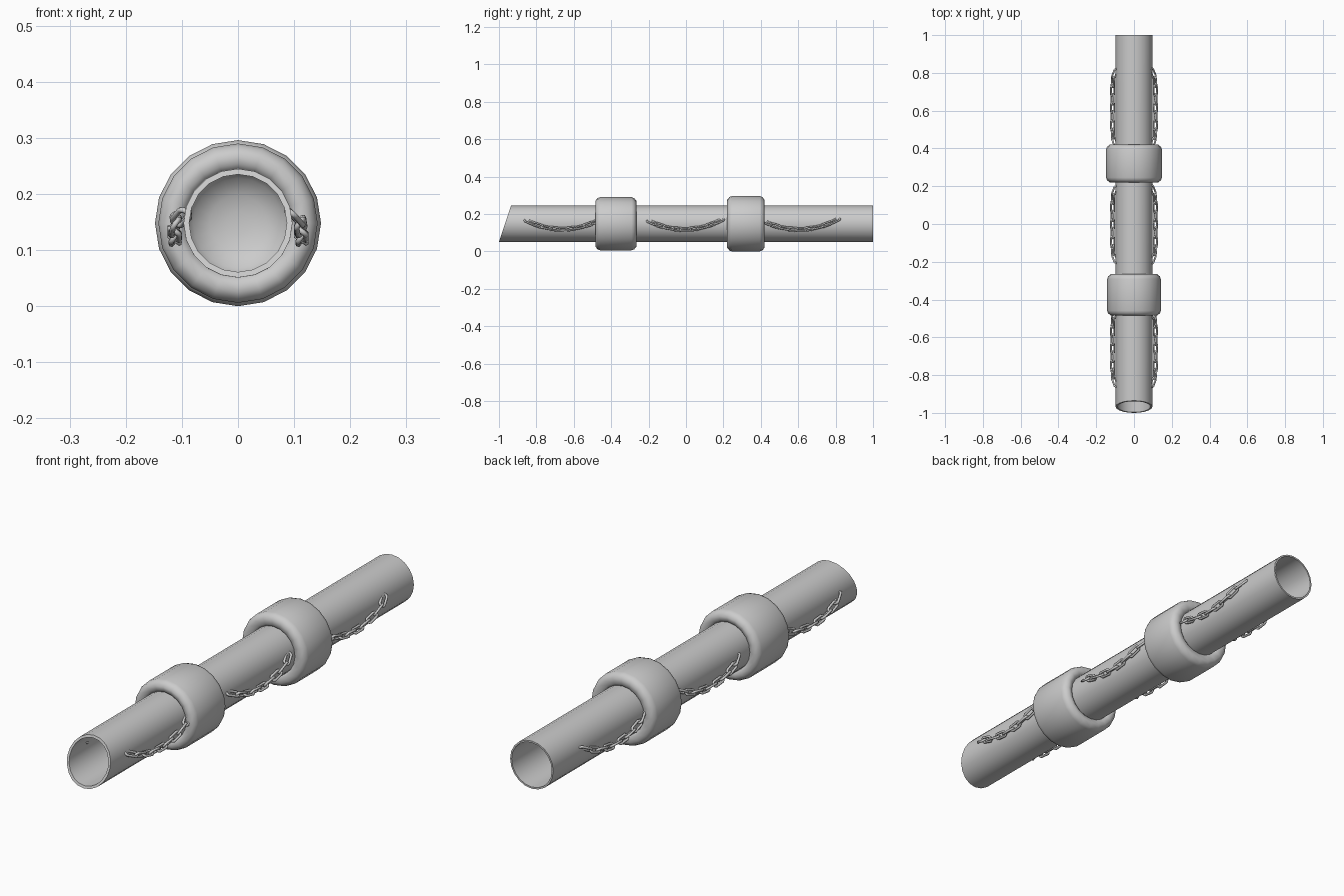
import bpy, bmesh, math
from mathutils import Vector, Matrix

if "Cube" in bpy.data.objects:
    bpy.data.objects.remove(bpy.data.objects["Cube"])

ZC = 0.148   # height of the pipe axis
SIDES = 20


def finish(bm, name, angle=35):
    bmesh.ops.recalc_face_normals(bm, faces=bm.faces)
    me = bpy.data.meshes.new(name)
    bm.to_mesh(me)
    bm.free()
    ob = bpy.data.objects.new(name, me)
    bpy.context.collection.objects.link(ob)
    bpy.ops.object.select_all(action='DESELECT')
    ob.select_set(True)
    bpy.context.view_layer.objects.active = ob
    bpy.ops.object.shade_smooth_by_angle(angle=math.radians(angle))
    return ob


def lathe(name, profile, closed=True, slant=0.0, angle=35):
    """Revolve (radius, y) points around the pipe axis; slant shears the front end."""
    bm = bmesh.new()
    rings = []
    for r, y in profile:
        ring = []
        for i in range(SIDES):
            a = 2 * math.pi * i / SIDES
            x, z = r * math.cos(a), r * math.sin(a)
            shear = slant * (z / 0.097 + 1) / 2 if y < -0.9 else 0
            ring.append(bm.verts.new((x, y + shear, ZC + z)))
        rings.append(ring)
    count = len(rings) if closed else len(rings) - 1
    for k in range(count):
        a, b = rings[k], rings[(k + 1) % len(rings)]
        for i in range(SIDES):
            j = (i + 1) % SIDES
            bm.faces.new((a[i], a[j], b[j], b[i]))
    if not closed:
        bm.faces.new(rings[-1])
    return finish(bm, name, angle)


# Hollow pipe with a slanted front mouth
lathe("pipe", [(0.097, -1), (0.098, 1), (0.091, 1), (0.087, -1)], slant=0.065)

# Wall that closes the bore inside
lathe("bore_wall", [(0.089, 0.0), (0.08, 0.015), (0.05, 0.03), (0.02, 0.036)],
      closed=False)


# Thick collars with softened rims
def collar(name, y0, y1, r):
    b = 0.026
    lathe(name, [(0.094, y0 + 0.012), (0.106, y0 + 0.004), (r - 0.02, y0), (r - 0.005, y0 + 0.012),
                 (r, y0 + b), (r, y1 - b), (r - 0.005, y1 - 0.012), (r - 0.02, y1),
                 (0.106, y1 - 0.004), (0.094, y1 - 0.012)], angle=60)


collar("front_collar", -0.485, -0.265, 0.142)
collar("back_collar", 0.22, 0.42, 0.148)


# One stadium-shaped chain link, long axis along local x
def add_link(bm, mat, half=0.018, rad=0.0105, wire=0.0052, n=12, m=6):
    rings = []
    for i in range(n):
        a = 2 * math.pi * (i + 0.5) / n
        c, s = math.cos(a), math.sin(a)
        centre = Vector((math.copysign(half, c) + rad * c, rad * s, 0))
        ring = []
        for k in range(m):
            t = 2 * math.pi * k / m
            off = Vector((c * math.cos(t), s * math.cos(t), math.sin(t))) * wire
            ring.append(bm.verts.new(mat @ (centre + off)))
        rings.append(ring)
    for i in range(n):
        a, b = rings[i], rings[(i + 1) % n]
        for k in range(m):
            l = (k + 1) % m
            bm.faces.new((a[k], b[k], b[l], a[l]))


# Chains sag along the pipe wall and dive into it at both ends
def chain(name, y0, y1, za, zb, side, links=9):
    sag = 0.052

    def path(t):
        u = 2 * t - 1
        z = za + (zb - za) * t - sag * (1 - u * u)
        return Vector((side * (0.113 - 0.02 * abs(u) ** 8), y0 + (y1 - y0) * t, z))

    bm = bmesh.new()
    for i in range(links):
        p, q = path(i / links), path((i + 1) / links)
        rot = (q - p).to_track_quat('X', 'Z').to_matrix().to_4x4()
        twist = Matrix.Rotation(math.radians(35 + 90 * (i % 2)), 4, 'X')
        add_link(bm, Matrix.Translation((p + q) / 2) @ rot @ twist)
    finish(bm, name, 80)


for side, label in ((1, "right"), (-1, "left")):
    chain("front_chain_" + label, -0.86, -0.455, 0.168, 0.172, side)
    chain("middle_chain_" + label, -0.205, 0.2, 0.165, 0.173, side)
    chain("back_chain_" + label, 0.41, 0.82, 0.163, 0.175, side)
